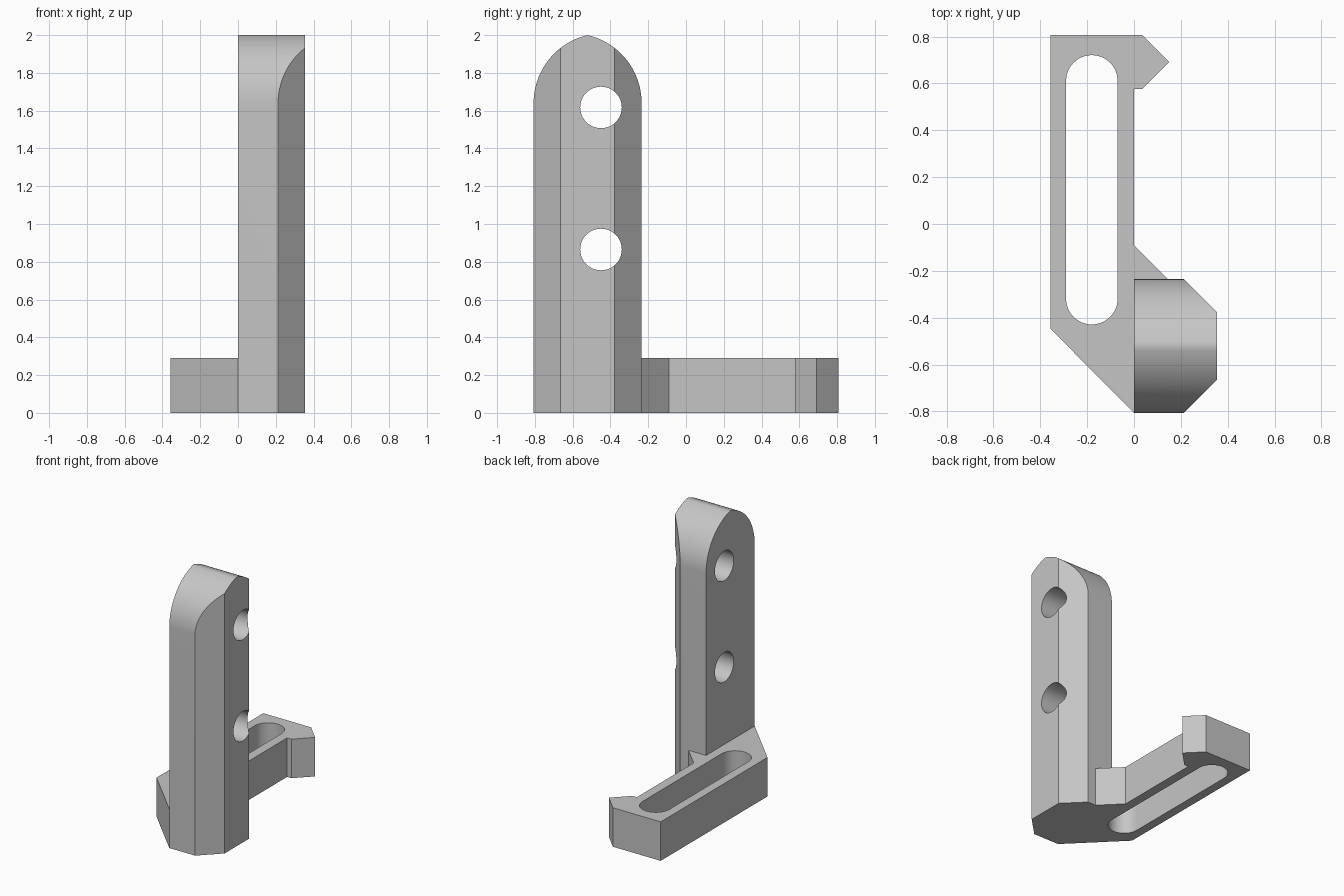
import bpy, bmesh, math
from mathutils import Vector

cube = bpy.data.objects.get("Cube")
if cube:
    bpy.data.objects.remove(cube, do_unlink=True)

grey = bpy.data.materials.new("light grey")
grey.use_nodes = True
colour = (0.56, 0.56, 0.56, 1)
grey.diffuse_color = colour
grey.node_tree.nodes["Principled BSDF"].inputs["Base Color"].default_value = colour


def prism(name, outline, axis, low, high):
    """Extrude a flat outline along z (outline in x, y) or x (outline in y, z)."""
    bm = bmesh.new()
    place = (lambda a, b: (a, b, low)) if axis == "z" else (lambda a, b: (low, a, b))
    face = bm.faces.new([bm.verts.new(place(a, b)) for a, b in outline])
    push = Vector((0, 0, high - low)) if axis == "z" else Vector((high - low, 0, 0))
    grown = bmesh.ops.extrude_face_region(bm, geom=[face])["geom"]
    bmesh.ops.translate(bm, vec=push, verts=[g for g in grown if isinstance(g, bmesh.types.BMVert)])
    bmesh.ops.recalc_face_normals(bm, faces=bm.faces)
    mesh = bpy.data.meshes.new(name)
    bm.to_mesh(mesh)
    bm.free()
    mesh.materials.append(grey)
    obj = bpy.data.objects.new(name, mesh)
    bpy.context.collection.objects.link(obj)
    return obj


def arc(a, b, radius, start, end, steps=24):
    angles = [math.radians(start + (end - start) * i / steps) for i in range(steps + 1)]
    return [(a + radius * math.cos(t), b + radius * math.sin(t)) for t in angles]


def combine(target, tool, operation):
    mod = target.modifiers.new(operation.lower(), "BOOLEAN")
    mod.operation, mod.solver, mod.object = operation, "EXACT", tool
    bpy.ops.object.select_all(action="DESELECT")
    bpy.context.view_layer.objects.active = target
    target.select_set(True)
    bpy.ops.object.modifier_apply(modifier=mod.name)
    bpy.data.objects.remove(tool, do_unlink=True)


FRONT, SIDE_Y, MID_Y = -0.807, -0.235, -0.521
HOLE = 0.11

# Upright post with two chamfered edges
bracket = prism("bracket", [(0, FRONT), (0.212, FRONT), (0.355, -0.664), (0.355, -0.378),
                            (0.212, SIDE_Y), (0, SIDE_Y)], "z", 0, 2.1)

# Pointed arch trims the post top
rise, half = 0.36, SIDE_Y - MID_Y
radius = (half ** 2 + rise ** 2) / (2 * half)
tip = math.degrees(math.asin(rise / radius))
right_side = arc(SIDE_Y - radius, 2 - rise, radius, 0, tip)
left_side = [(2 * MID_Y - y, z) for y, z in reversed(right_side[:-1])]
arch = prism("arch_trim", [(FRONT, -0.1), (SIDE_Y, -0.1)] + right_side + left_side, "x", -0.2, 0.5)
combine(bracket, arch, "INTERSECT")

# Foot plate with the hooked end and the gusset beside the post
foot = prism("foot_plate", [(-0.357, 0.807), (0.036, 0.807), (0.15, 0.692), (0.036, 0.577),
                            (0, 0.577), (0, -0.09), (0.145, SIDE_Y), (0.1, -0.5),
                            (0, FRONT), (-0.357, -0.447)], "z", 0, 0.29)
combine(bracket, foot, "UNION")

# Long slot through the foot
slot = prism("slot_cutter", arc(-0.18, 0.611, HOLE, 0, 180) + arc(-0.18, -0.319, HOLE, 180, 360),
             "z", -0.2, 0.6)
combine(bracket, slot, "DIFFERENCE")

# Two bolt holes through the post
for z in (0.865, 1.617):
    hole = prism("hole_cutter", arc(-0.45, z, HOLE, 0, 360, 48)[:-1], "x", -0.2, 0.6)
    combine(bracket, hole, "DIFFERENCE")

bpy.ops.object.shade_smooth_by_angle(angle=math.radians(30))
